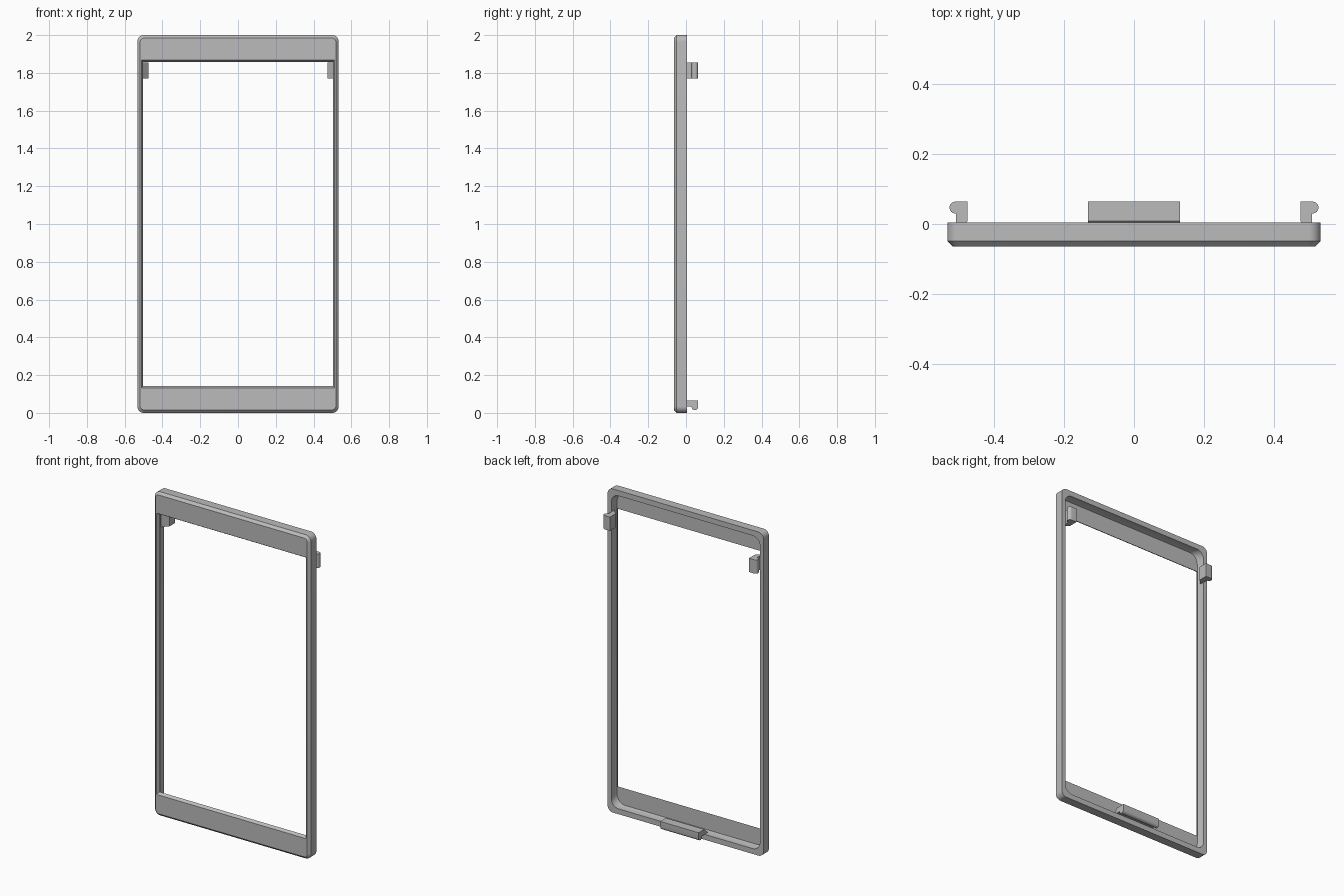
import bpy, bmesh, math
from mathutils import Vector

cube = bpy.data.objects.get("Cube")
if cube:
    bpy.data.objects.remove(cube, do_unlink=True)

grey = bpy.data.materials.new("light_grey_plastic")
grey.use_nodes = True
colour = (0.5, 0.5, 0.5, 1)
grey.diffuse_color = colour
grey.node_tree.nodes["Principled BSDF"].inputs["Base Color"].default_value = colour


def finish(name, bm):
    bmesh.ops.recalc_face_normals(bm, faces=bm.faces[:])
    mesh = bpy.data.meshes.new(name)
    bm.to_mesh(mesh)
    bm.free()
    mesh.materials.append(grey)
    obj = bpy.data.objects.new(name, mesh)
    bpy.context.collection.objects.link(obj)
    bpy.ops.object.select_all(action='DESELECT')
    obj.select_set(True)
    bpy.context.view_layer.objects.active = obj
    bpy.ops.object.shade_smooth_by_angle(angle=math.radians(30))
    return obj


def rounded_loop(bm, y, half_x, half_z, radius, steps=8):
    """Rounded rectangle of vertices at depth y, centred on z = 1."""
    verts = []
    corners = ((1, 1), (-1, 1), (-1, -1), (1, -1))
    for i, (sx, sz) in enumerate(corners):
        for k in range(steps + 1):
            a = math.pi / 2 * (i + k / steps)
            verts.append(bm.verts.new((sx * (half_x - radius) + radius * math.cos(a), y,
                                       1 + sz * (half_z - radius) + radius * math.sin(a))))
    return verts


# Frame: one cross-section swept round the window, y / half width / half height / radius
FRONT, BACK, PLATE = -0.064, 0.004, -0.046
section = [
    (FRONT, 0.511, 0.869, 0.003),          # front edge of window bevel
    (PLATE, 0.502, 0.858, 0.002),          # back edge of window
    (PLATE, 0.503, 0.962, 0.055),          # floor of rear recess
    (PLATE + 0.015, 0.508, 0.967, 0.055),  # sloped foot of wall
    (BACK, 0.508, 0.967, 0.05),            # inner rim
    (BACK, 0.533, 1.0, 0.035),             # outer rim
    (FRONT + 0.015, 0.533, 1.0, 0.035),    # start of front chamfer
    (FRONT, 0.518, 0.985, 0.022),          # front face
]
bm = bmesh.new()
loops = [rounded_loop(bm, *s) for s in section]
for i, loop in enumerate(loops):
    nxt = loops[(i + 1) % len(loops)]
    for k in range(len(loop)):
        m = (k + 1) % len(loop)
        bm.faces.new((loop[k], loop[m], nxt[m], nxt[k]))
finish("bezel_frame", bm)


# Snap clips: hooked profile (outward, y), extruded along the wall
def hook_profile():
    pts = [(-0.033, 0.064), (-0.033, 0.008), (0.003, -0.028), (0.003, 0.0),
           (0.0, 0.004), (0.0, 0.03)]
    for k in range(9):
        a = -math.pi / 2 + math.pi * k / 8
        pts.append((0.002 + 0.017 * math.cos(a), 0.047 + 0.017 * math.sin(a)))
    return pts


def clip(name, origin, outward, along, length):
    bm = bmesh.new()
    verts = [bm.verts.new(Vector(origin) + Vector(outward) * d + Vector((0, y, 0))
                          - Vector(along) * length / 2) for d, y in hook_profile()]
    face = bm.faces.new(verts)
    new = bmesh.ops.extrude_face_region(bm, geom=[face])["geom"]
    bmesh.ops.translate(bm, vec=Vector(along) * length,
                        verts=[v for v in new if isinstance(v, bmesh.types.BMVert)])
    finish(name, bm)


for side, sx in (("left", 1), ("right", -1)):
    clip(side + "_clip", (sx * 0.508, 0, 1.812), (sx, 0, 0), (0, 0, 1), 0.085)
clip("bottom_clip", (0, 0, 0.033), (0, 0, -1), (1, 0, 0), 0.262)
